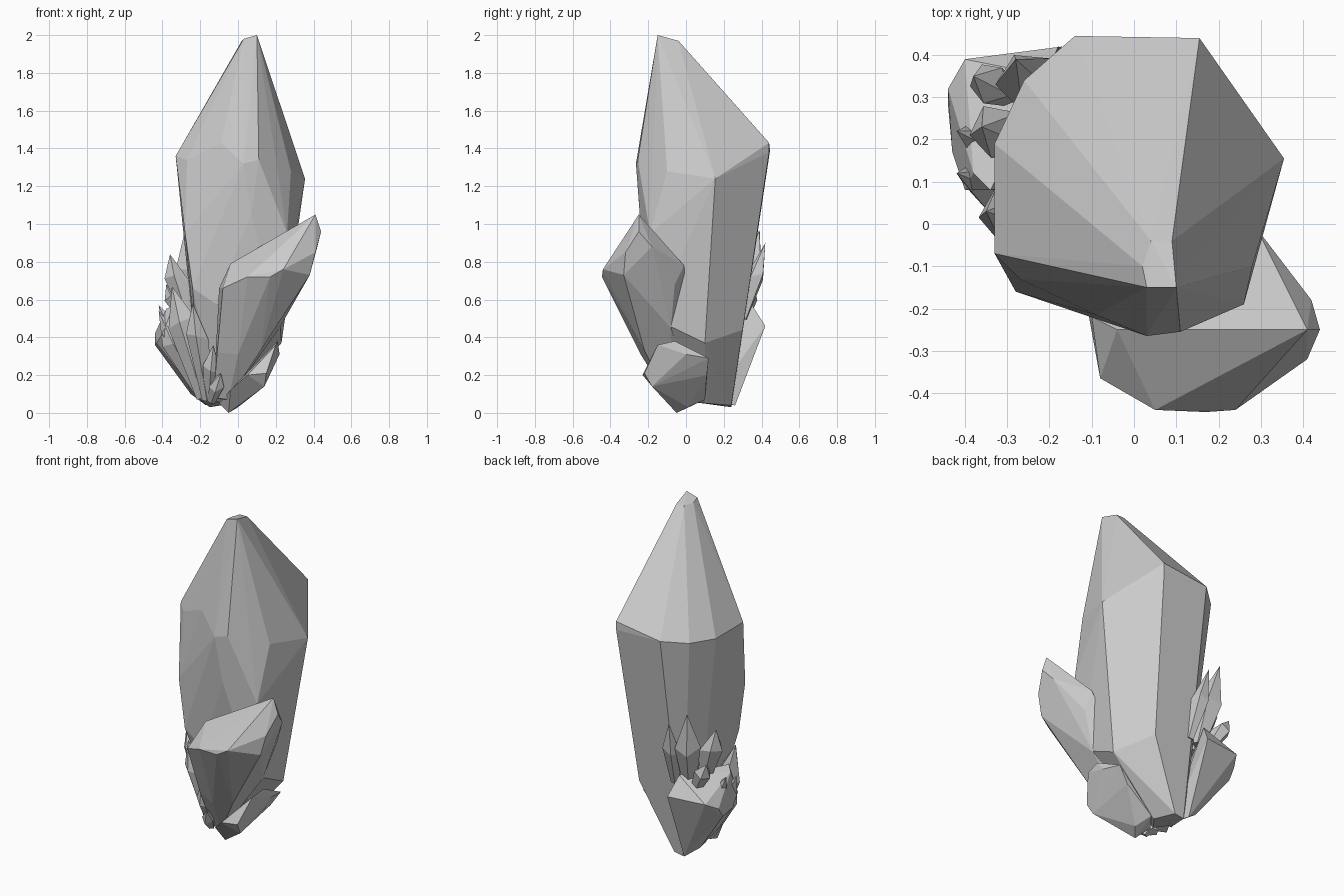
import bpy, bmesh, math, random
from mathutils import Vector

random.seed(4)


def hull(name, pts):
    """Flat-faceted convex crystal around a handful of corner points."""
    bm = bmesh.new()
    for p in pts:
        bm.verts.new(p)
    res = bmesh.ops.convex_hull(bm, input=bm.verts)
    loose = {g for g in res["geom_interior"] + res["geom_unused"]
             if isinstance(g, bmesh.types.BMVert) and g.is_valid}
    bmesh.ops.delete(bm, geom=list(loose), context='VERTS')
    bmesh.ops.dissolve_limit(bm, angle_limit=math.radians(4),
                             verts=bm.verts, edges=bm.edges)
    bmesh.ops.recalc_face_normals(bm, faces=bm.faces)
    me = bpy.data.meshes.new(name)
    bm.to_mesh(me)
    bm.free()
    ob = bpy.data.objects.new(name, me)
    bpy.context.collection.objects.link(ob)
    return ob


def shard(name, base, tip, width, sides=5, shoulder=0.6):
    """Small crystal that widens from its root, then comes to a point."""
    base, tip = Vector(base), Vector(tip)
    axis = tip - base
    u = axis.orthogonal().normalized()
    v = axis.normalized().cross(u)
    pts = [tip]
    for t, r in ((0, 0.5), (shoulder, 1)):
        for i in range(sides):
            a = math.tau * i / sides
            s = t + (random.uniform(-0.12, 0.12) if t else 0)
            pts.append(base + axis * s + (u * math.cos(a) + v * math.sin(a)) * width * r)
    return hull(name, pts)


# Large central crystal: chisel tip, shoulder, belly, waist and tapered root
hull("main_crystal", [
    (0.10, -0.15, 2.0), (0.03, -0.15, 1.98), (0.02, -0.10, 1.97),
    (0.04, -0.04, 1.97), (0.09, -0.04, 1.97),
    (-0.14, 0.445, 1.39), (0.155, 0.44, 1.43), (0.155, 0.44, 1.38),
    (0.21, 0.31, 1.33), (0.355, 0.155, 1.24),
    (0.25, -0.04, 1.44), (0.28, -0.10, 1.28), (0.20, -0.17, 1.31),
    (0.11, -0.255, 1.34), (0.03, -0.265, 1.32), (-0.09, -0.215, 1.43),
    (-0.27, -0.13, 1.34), (-0.33, -0.07, 1.36), (-0.33, 0.19, 1.36),
    (-0.26, 0.34, 1.37),
    (0.07, -0.245, 1.05), (0.26, -0.19, 0.95), (0.14, 0.39, 1.0),
    (-0.14, 0.38, 0.95), (-0.28, -0.16, 0.95),
    (0.22, -0.17, 0.50), (0.23, 0.10, 0.37), (0.10, 0.30, 0.44),
    (-0.14, 0.30, 0.45), (-0.24, 0.18, 0.50), (-0.24, -0.16, 0.66),
    (-0.12, -0.17, 0.58),
    (-0.09, 0.24, 0.04), (-0.15, 0.24, 0.03), (-0.20, 0.10, 0.07),
    (-0.12, 0.02, 0.06), (-0.05, 0.11, 0.05)])

# Leaning crystal at front right
hull("front_crystal", [
    (0.41, -0.25, 1.05), (0.44, -0.25, 0.96), (0.42, -0.18, 0.88),
    (0.29, -0.01, 0.78), (0.30, -0.06, 0.68), (0.41, -0.32, 0.85),
    (0.38, -0.33, 0.73), (0.24, -0.44, 0.76), (0.17, -0.445, 0.72),
    (0.05, -0.44, 0.72), (-0.08, -0.365, 0.66), (-0.10, -0.22, 0.66),
    (-0.04, -0.25, 0.79), (-0.11, -0.20, 0.32), (0.0, -0.24, 0.31),
    (0.12, -0.22, 0.33), (0.22, -0.08, 0.45),
    (-0.13, -0.06, 0.08), (-0.05, -0.09, 0.07), (-0.08, 0.04, 0.07)])

# Low crystal at the foot of the front
hull("foot_crystal", [
    (0.20, -0.15, 0.36), (0.21, -0.06, 0.38), (0.22, 0.0, 0.31),
    (0.20, 0.12, 0.29), (0.15, -0.22, 0.21), (0.14, -0.18, 0.14),
    (0.14, 0.11, 0.20), (0.05, -0.23, 0.20), (-0.04, -0.16, 0.12),
    (-0.05, -0.05, 0.0), (0.0, 0.01, 0.03), (-0.04, 0.10, 0.07),
    (-0.10, 0.02, 0.05)])

# Blunt crystal on the left
hull("left_crystal", [
    (-0.40, 0.39, 0.46), (-0.17, 0.42, 0.46), (-0.44, 0.32, 0.42),
    (-0.44, 0.28, 0.36), (-0.43, 0.17, 0.37), (-0.40, 0.08, 0.42),
    (-0.38, 0.12, 0.55), (-0.20, 0.35, 0.57), (-0.34, 0.08, 0.57),
    (-0.34, 0.36, 0.36), (-0.28, 0.08, 0.18), (-0.25, 0.22, 0.10),
    (-0.17, 0.26, 0.04), (-0.15, 0.12, 0.05)])

# Thin shards leaning on the back left: (root, tip, width)
for i, s in enumerate([
        ((-0.22, 0.28, 0.50), (-0.28, 0.39, 0.97), 0.075),
        ((-0.26, 0.20, 0.50), (-0.36, 0.23, 0.84), 0.065),
        ((-0.14, 0.30, 0.50), (-0.18, 0.42, 0.90), 0.05),
        ((-0.27, 0.30, 0.48), (-0.38, 0.35, 0.68), 0.05)]):
    shard(f"back_shard_{i + 1}", *s)

# Shards fanning out over the left front
for i, s in enumerate([
        ((-0.18, 0.02, 0.08), (-0.35, 0.03, 0.67), 0.08),
        ((-0.19, 0.06, 0.10), (-0.42, 0.12, 0.54), 0.07),
        ((-0.16, -0.03, 0.07), (-0.24, -0.13, 0.58), 0.06),
        ((-0.24, 0.14, 0.22), (-0.42, 0.22, 0.57), 0.05),
        ((-0.15, -0.04, 0.07), (-0.13, -0.16, 0.36), 0.05),
        ((-0.14, -0.05, 0.06), (-0.09, -0.17, 0.21), 0.04)]):
    shard(f"side_shard_{i + 1}", *s)
